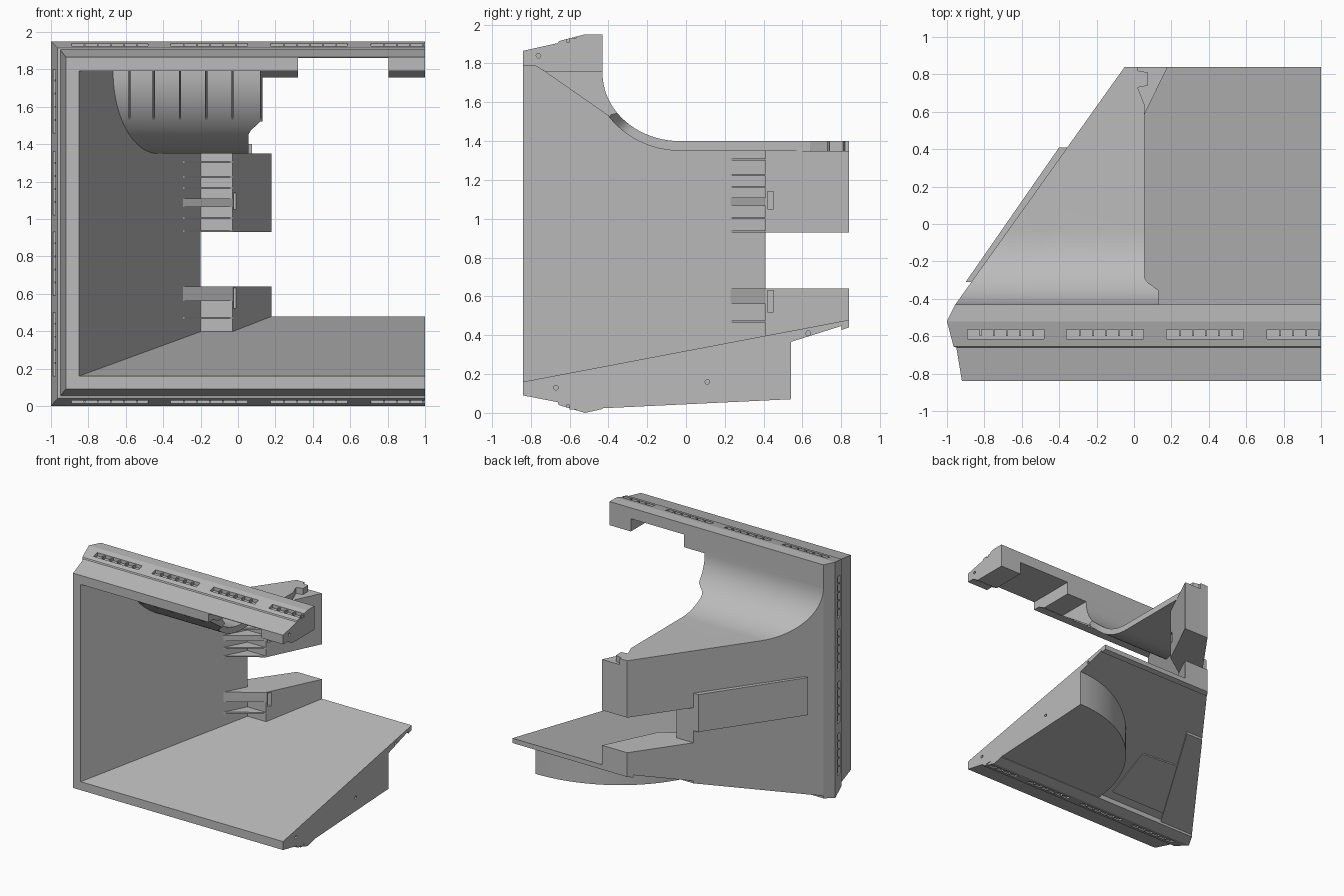
import bpy, bmesh, math
from mathutils import Vector

cube = bpy.data.objects.get("Cube")
if cube:
    bpy.data.objects.remove(cube, do_unlink=True)

mat = bpy.data.materials.new("plain grey")
mat.use_nodes = True
grey = (0.5, 0.5, 0.5, 1)
mat.diffuse_color = grey
mat.node_tree.nodes["Principled BSDF"].inputs["Base Color"].default_value = grey


def finish(bm, name, smooth=False):
    bmesh.ops.recalc_face_normals(bm, faces=bm.faces)
    mesh = bpy.data.meshes.new(name)
    bm.to_mesh(mesh)
    bm.free()
    mesh.materials.append(mat)
    if smooth:
        for p in mesh.polygons:
            p.use_smooth = True
        mesh.set_sharp_from_angle(angle=math.radians(30))
    ob = bpy.data.objects.new(name, mesh)
    bpy.context.collection.objects.link(ob)
    return ob


def loft(name, sections, smooth=False):
    """Skin closed sections with equal point counts and cap both ends."""
    bm = bmesh.new()
    rings = [[bm.verts.new(p) for p in s] for s in sections]
    n = len(rings[0])
    for a, b in zip(rings, rings[1:]):
        for i in range(n):
            j = (i + 1) % n
            bm.faces.new((a[i], a[j], b[j], b[i]))
    bm.faces.new(rings[0])
    bm.faces.new(rings[-1])
    return finish(bm, name, smooth)


def prism(name, plan, low, high, smooth=False):
    """Upright prism; low and high are heights or functions of y."""
    lo = low if callable(low) else lambda y: low
    hi = high if callable(high) else lambda y: high
    return loft(name, [[(x, y, lo(y)) for x, y in plan],
                       [(x, y, hi(y)) for x, y in plan]], smooth)


def extrude_x(name, profile, x0, x1):
    return loft(name, [[(x, y, z) for y, z in profile] for x in (x0, x1)])


def boxes(name, bounds):
    bm = bmesh.new()
    for x0, x1, y0, y1, z0, z1 in bounds:
        vs = bmesh.ops.create_cube(bm, size=1)["verts"]
        for v in vs:
            v.co = Vector(((x0 + x1) / 2 + v.co.x * (x1 - x0),
                           (y0 + y1) / 2 + v.co.y * (y1 - y0),
                           (z0 + z1) / 2 + v.co.z * (z1 - z0)))
    return finish(bm, name)


def cut(ob, cutter):
    mod = ob.modifiers.new("cut", "BOOLEAN")
    mod.operation, mod.solver, mod.object = "DIFFERENCE", "EXACT", cutter
    dg = bpy.context.evaluated_depsgraph_get()
    mesh = bpy.data.meshes.new_from_object(ob.evaluated_get(dg))
    ob.modifiers.clear()
    ob.data = mesh
    bpy.data.objects.remove(cutter, do_unlink=True)


def peg_holes(ob, spots):
    bm = bmesh.new()
    for y, z in spots:
        vs = bmesh.ops.create_cone(bm, cap_ends=True, segments=12, radius1=0.012,
                                   radius2=0.012, depth=0.08)["verts"]
        for v in vs:
            v.co = Vector((1 + v.co.z, y + v.co.x, z + v.co.y))
    cut(ob, finish(bm, "hole_cutter"))


# Guiding lines of the case
BACK, STOP, REAR = -0.43, 0.41, 0.84
def inner(y): return -0.85 + 0.52 * (y + REAR)
def outer(y): return -0.955 + 0.7126 * (y - BACK)
def floor(y): return 0.16 + 0.19 * (y + REAR)
def under(y): return 0.04 + 0.315 * (y - BACK)
def recess(y): return under(y) + 0.02

# Front frame: y, outer x, bottom z, top z
rim = [(-0.84, -0.92, 0.09, 1.865), (-0.66, -0.95, 0.055, 1.905),
       (-0.655, -0.965, 0.04, 1.915), (-0.52, -1, 0, 1.95), (BACK, -0.955, 0.02, 1.95)]
frame = loft("front_frame", [
    [(1, y, zb), (x, y, zb), (x, y, zt), (1, y, zt),
     (1, y, 1.79), (inner(y), y, 1.79), (inner(y), y, floor(y)), (1, y, floor(y))]
    for y, x, zb, zt in rim])

# Vent slots around the rim, with thin dividers
slots, ticks = [], []
for x in (-0.89, -0.36, 0.175, 0.71):
    end = min(x + 0.41, 1.01)
    for z0, z1, t0, t1 in ((1.91, 2, 1.905, 1.932), (-0.05, 0.04, 0.018, 0.045)):
        slots.append((x, end, -0.615, -0.565, z0, z1))
        for k in range(1, 6):
            tx = x + k * 0.07
            if tx < 1:
                ticks.append((tx - 0.005, tx + 0.005, -0.6, -0.562, t0, t1))
for z in (0.16, 0.59, 1.02, 1.46):
    slots.append((-1.05, -0.96, -0.615, -0.565, z, z + 0.34))
    for k in range(1, 5):
        tz = z + k * 0.07
        ticks.append((-0.982, -0.955, -0.6, -0.562, tz - 0.005, tz + 0.005))
cut(frame, boxes("slot_cutter", slots))
cut(frame, boxes("notch_cutter", [(0.32, 0.805, -1, 0, 1.7, 1.86)]))
peg_holes(frame, [(-0.67, 0.13), (-0.76, 1.84), (-0.49, 1.88)])
boxes("vent_dividers", ticks)

# Tabs hanging under the top beam
tab = [(-0.78, 1.79), (-0.72, 1.755), (BACK, 1.755), (BACK, 1.79)]
extrude_x("beam_tab_inner", tab, 0.12, 0.32)
extrude_x("beam_tab_end", tab, 0.805, 1)

# Curved shoulder
STEPS = 20
arc = []
for i in range(STEPS + 1):
    a = math.pi / 2 * i / STEPS
    c, s = math.cos(a), math.sin(a)
    arc.append((-0.03 - 0.4 * c, 1.75 - 0.35 * s, -0.03 - 0.46 * c, 1.79 - 0.44 * s))

# Side wall following the shoulder
wall_line = [(yo, zo) for yo, zo, _, _ in arc] + [(STOP, 1.4)]
loft("side_wall", [[(outer(y), y, under(y)), (inner(y), y, under(y)),
                    (inner(y), y, z), (outer(y), y, z)] for y, z in wall_line], True)


# Top shell: curved part, then a flat shelf
def shell(left_o, left_i, right, yo, zo, yi, zi):
    return [(left_o, yo, zo), (right, yo, zo), (right, yi, zi), (left_i, yi, zi)]


def edge(z):
    if z > 1.52:
        return 0.13
    return 0.055 + 0.075 * max(0, (z - 1.44) / 0.08) ** 2


top = [shell(inner(BACK), inner(-0.49), 0.13, BACK, 1.8, -0.49, 1.8)]
top += [shell(inner(yo), inner(yi), edge(zi), yo, zo, yi, zi) for yo, zo, yi, zi in arc]
top.append(shell(inner(STOP), inner(STOP), 0.055, STOP, 1.4, STOP, 1.35))
loft("curved_top", top, True)
shelf = [(outer(STOP), STOP), (0.055, STOP), (0.055, 0.64), (0.02, 0.73), (0.075, 0.74),
         (0.075, 0.81), (0.02, 0.82), (0.02, REAR), (outer(REAR), REAR)]
prism("rear_shelf", shelf, 1.35, 1.4)

# Gussets under the shoulder
for x in (-0.58, -0.45, -0.31, -0.17, -0.03, 0.124):
    extrude_x("shoulder_gusset", [(-0.78, 1.795), (-0.385, 1.52), (-0.46, 1.795)],
              x - 0.006, x + 0.006)

# Floor and the round chamber beneath it
plan = [(inner(BACK), BACK), (1, BACK), (1, REAR), (outer(REAR), REAR),
        (outer(STOP), STOP), (inner(STOP), STOP)]
floor_plate = prism("floor", plan, recess, floor)
peg_holes(floor_plate, [(0.63, 0.41)])
bowl = [(1, BACK)] + [(1 - math.sin(math.radians(a)), -0.46 + math.cos(math.radians(a)))
                      for a in range(0, 89, 4)] + [(0, BACK)]
chamber = prism("round_chamber", bowl, lambda y: 0.03 + 0.048 * (y + 0.3),
                lambda y: recess(y) + 0.02, True)
peg_holes(chamber, [(-0.3, 0.135), (0.11, 0.16), (0.46, 0.2)])

# Raised panel and rear lip on the underside
panel = [(-0.08, -0.36), (-0.03, 0.07), (-0.37, 0.09), (-0.66, -0.36)]
prism("underside_panel", panel, lambda y: recess(y) - 0.01, lambda y: recess(y) + 0.01)
prism("rear_lip", [(outer(0.8), 0.8), (1, 0.8), (1, REAR), (outer(REAR), REAR)],
      under, lambda y: recess(y) + 0.005)

# Rear arms with a latch slot in each
arm = [(outer(STOP), STOP), (-0.03, STOP), (0.18, REAR), (outer(REAR), REAR)]
for name, low, high, s0, s1 in (("upper_arm", 0.93, 1.35, 1.05, 1.14),
                                ("lower_arm", recess, 0.64, 0.52, 0.63)):
    ob = prism(name, arm, low, high)
    cut(ob, boxes("latch_cutter", [(-0.05, 0.05, 0.42, 0.45, s0, s1)]))

# Wedges joining the wall to the arms
wedge = [(inner(0.23), 0.23), (-0.03, STOP), (inner(STOP), STOP)]
for z, h in ((0.93, 0.01), (1.0, 0.01), (1.065, 0.045), (1.16, 0.01), (1.22, 0.01),
             (1.3, 0.01), (0.465, 0.01), (0.56, 0.08)):
    prism("wall_wedge", wedge, z, z + h)

# Raised bar on the outside of the wall
bar = [(-0.9, -0.31), (outer(-0.31), -0.31), (outer(STOP), STOP), (-0.4, STOP)]
prism("side_bar", bar, 0.74, 1.05)
